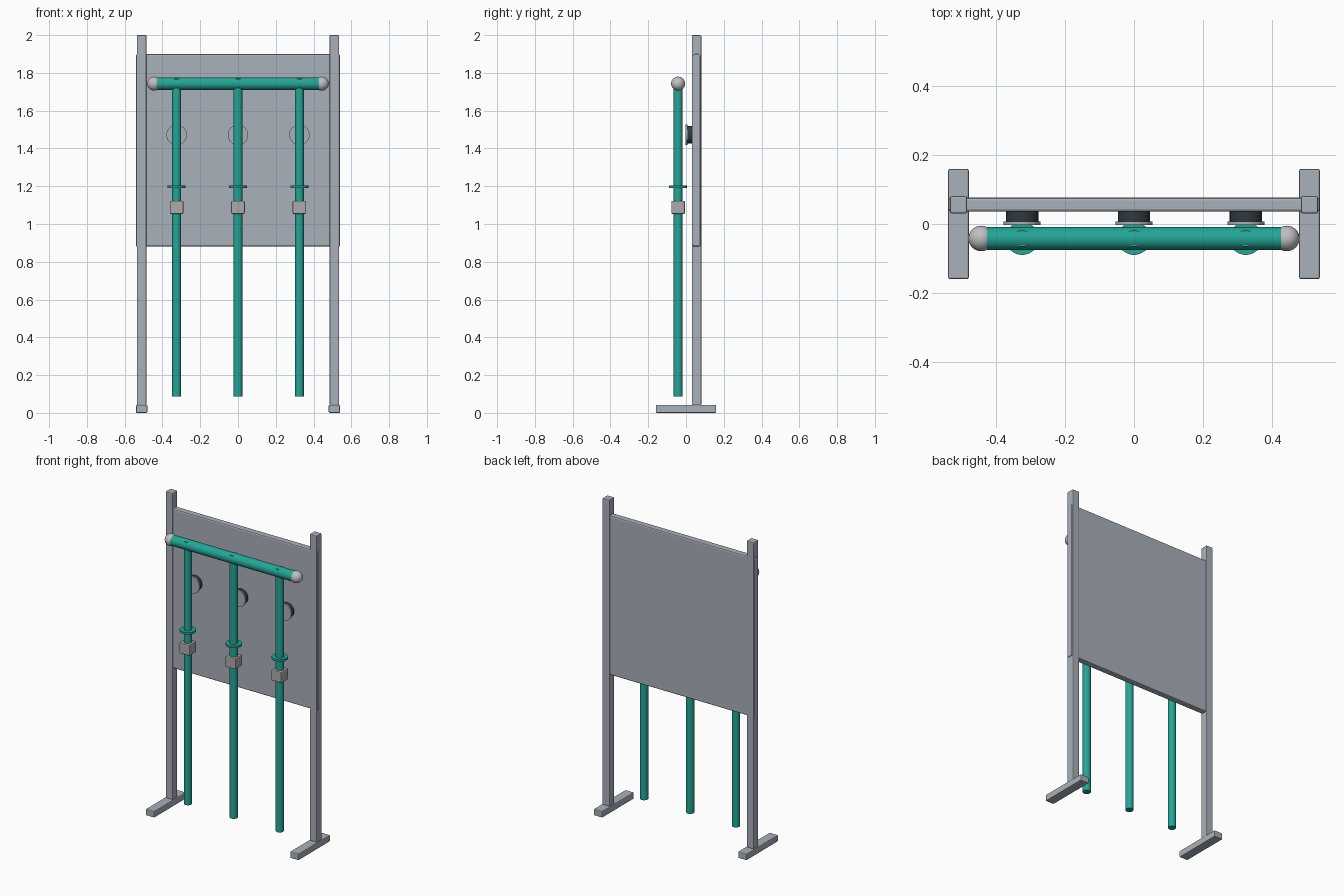
import bpy, math

if "Cube" in bpy.data.objects:
    bpy.data.objects.remove(bpy.data.objects["Cube"])


def material(name, color):
    m = bpy.data.materials.new(name)
    m.diffuse_color = (*color, 1)
    m.use_nodes = True
    m.node_tree.nodes["Principled BSDF"].inputs["Base Color"].default_value = m.diffuse_color
    return m


STEEL = material("blue_grey_metal", (0.40, 0.44, 0.49))
TEAL = material("teal_paint", (0.018, 0.38, 0.31))
DARK = material("dark_rubber", (0.03, 0.042, 0.05))
PALE = material("pale_grey_plastic", (0.53, 0.53, 0.55))
GREY = material("neutral_grey_metal", (0.41, 0.41, 0.43))


def finish(name, mat):
    o = bpy.context.object
    o.name = name
    o.data.materials.append(mat)
    return o


def box(name, mat, lo, hi, bevel=0.005):
    center = [(a + b) / 2 for a, b in zip(lo, hi)]
    bpy.ops.mesh.primitive_cube_add(size=1, location=center)
    o = finish(name, mat)
    o.scale = [b - a for a, b in zip(lo, hi)]
    bpy.ops.object.transform_apply(location=False, rotation=False, scale=True)
    b = o.modifiers.new("bevel", "BEVEL")
    b.width, b.segments = bevel, 2
    return o


def rod(name, mat, center, radius, length, axis="Z"):
    rot = {"X": (0, math.pi / 2, 0), "Y": (math.pi / 2, 0, 0), "Z": (0, 0, 0)}[axis]
    bpy.ops.mesh.primitive_cylinder_add(vertices=32, radius=radius, depth=length,
                                        location=center, rotation=rot)
    o = finish(name, mat)
    bpy.ops.object.shade_smooth_by_angle()
    return o


BAR_Y, BAR_Z = -0.042, 1.743

# Backboard
box("back_panel", STEEL, (-0.54, 0.036, 0.88), (0.54, 0.077, 1.9), 0.008)

for side, s in (("left", -1), ("right", 1)):
    # Upright posts on long feet
    x = s * 0.51
    box(side + "_post", STEEL, (x - 0.025, 0.031, 0.04), (x + 0.025, 0.081, 2.0))
    box(side + "_foot", STEEL, (x - 0.03, -0.16, 0), (x + 0.03, 0.16, 0.042))
    # Round end knobs of the crossbar
    bpy.ops.mesh.primitive_uv_sphere_add(segments=32, ring_count=16, radius=0.037,
                                         location=(s * 0.444, BAR_Y, BAR_Z))
    finish(side + "_knob", PALE)
    bpy.ops.object.shade_smooth()

# Horizontal crossbar
rod("crossbar", TEAL, (0, BAR_Y, BAR_Z), 0.033, 0.888, "X")

for label, x in (("left", -0.325), ("middle", 0), ("right", 0.325)):
    # Hanging pole with collar and block
    rod(label + "_pole", TEAL, (x, BAR_Y, 0.929), 0.024, 1.682)
    rod(label + "_collar", TEAL, (x, BAR_Y, 1.197), 0.048, 0.013)
    box(label + "_block", GREY, (x - 0.036, BAR_Y - 0.036, 1.053),
        (x + 0.036, BAR_Y + 0.036, 1.123), 0.006)
    # Bumper mounted on the panel with a thin face plate
    rod(label + "_bumper", DARK, (x, 0.022, 1.472), 0.047, 0.034, "Y")
    rod(label + "_bumper_plate", STEEL, (x, 0.002, 1.472), 0.054, 0.01, "Y")
